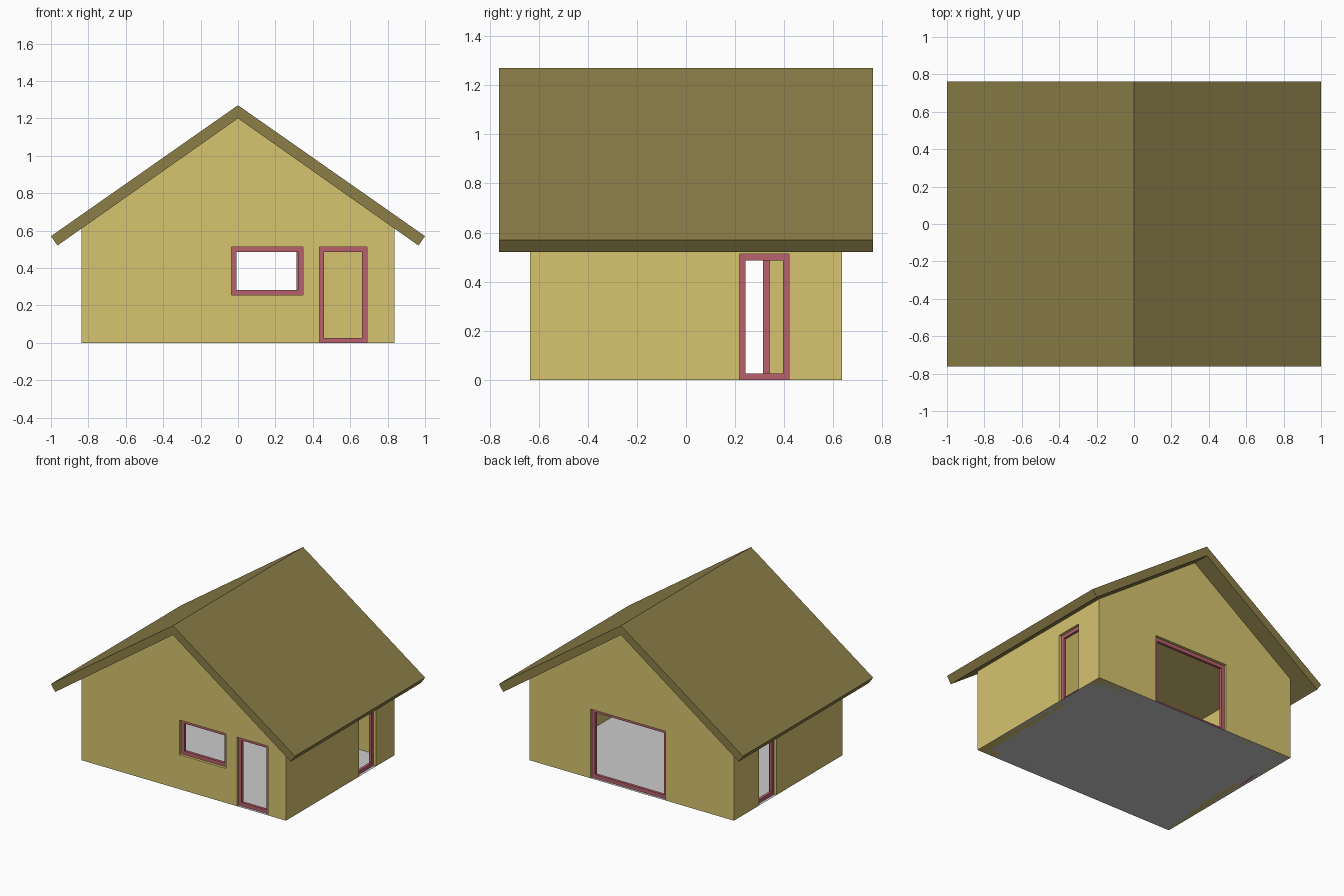
import bpy, bmesh
from mathutils import Vector

if "Cube" in bpy.data.objects:
    bpy.data.objects.remove(bpy.data.objects["Cube"])


def material(name, rgb):
    m = bpy.data.materials.new(name)
    m.diffuse_color = (*rgb, 1)
    m.use_nodes = True
    m.node_tree.nodes["Principled BSDF"].inputs["Base Color"].default_value = m.diffuse_color
    return m


WALL = material("wall_paint", (0.67, 0.55, 0.16))
ROOF = material("roof_tile", (0.26, 0.21, 0.065))
FRAME = material("frame_paint", (0.48, 0.12, 0.15))

HX, HY, T = 0.838, 0.635, 0.06      # wall half sizes and thickness
RISE = 0.703                        # roof slope
RIDGE = 1.2                         # roof underside at the ridge


def make(name, bm, mat=None):
    bmesh.ops.recalc_face_normals(bm, faces=bm.faces)
    me = bpy.data.meshes.new(name)
    bm.to_mesh(me)
    bm.free()
    ob = bpy.data.objects.new(name, me)
    bpy.context.collection.objects.link(ob)
    if mat:
        me.materials.append(mat)
    return ob


def extrude(bm, faces, offset):
    r = bmesh.ops.extrude_face_region(bm, geom=faces)
    vs = [g for g in r["geom"] if isinstance(g, bmesh.types.BMVert)]
    bmesh.ops.translate(bm, vec=Vector(offset), verts=vs)


def gable_prism(name, profile, half_len, mat=None):
    """Extrude an (x, z) profile along y."""
    bm = bmesh.new()
    f = bm.faces.new([bm.verts.new((x, -half_len, z)) for x, z in profile])
    extrude(bm, [f], (0, 2 * half_len, 0))
    return make(name, bm, mat)


def box(name, lo, hi):
    bm = bmesh.new()
    bmesh.ops.create_cube(bm, size=1)
    for v in bm.verts:
        v.co = [(l + h) / 2 + c * (h - l) for l, h, c in zip(lo, hi, v.co)]
    return make(name, bm)


def cut(target, cutter):
    cutter.hide_render = True
    mod = target.modifiers.new("cut", "BOOLEAN")
    mod.operation, mod.object, mod.solver = "DIFFERENCE", cutter, "EXACT"
    bpy.context.view_layer.objects.active = target
    bpy.ops.object.modifier_apply(modifier=mod.name)
    bpy.data.objects.remove(cutter)


# Roof: one chevron profile with square-cut eaves
gable_prism("roof", [(0, 1.27), (1, 0.57), (0.965, 0.52), (0, RIDGE),
                     (-0.965, 0.52), (-1, 0.57)], 0.762, ROOF)

# Walls: gabled shell, open up to the roof
eave = RIDGE - RISE * HX
walls = gable_prism("walls", [(-HX, 0), (HX, 0), (HX, eave), (0, RIDGE), (-HX, eave)], HY, WALL)
cut(walls, box("room_cutter", (-HX + T, -HY + T, -1), (HX - T, HY - T, 2)))

# Floor: thin sheet over the whole footprint
bm = bmesh.new()
bm.faces.new([bm.verts.new((x, y, 0)) for x, y in
              ((-HX, -HY), (HX, -HY), (HX, HY), (-HX, HY))])
make("floor", bm)

# Openings: name, axis of wall normal, side, span along wall, z range
OPENINGS = [
    ("front_window", 1, -1, (-0.035, 0.347), (0.255, 0.512)),
    ("front_door", 1, -1, (0.435, 0.69), (0, 0.512)),
    ("back_window", 1, 1, (-0.275, 0.34), (0, 0.512)),
    ("right_door", 0, 1, (0.217, 0.42), (0, 0.512)),
    ("left_door", 0, -1, (0.138, 0.34), (0, 0.512)),
]
BAR, RECESS, DEPTH = 0.026, 0.02, 0.02

for name, axis, side, (a0, a1), (z0, z1) in OPENINGS:
    face = HY if axis == 1 else HX

    def place(a, d, z):
        return (a, side * d, z) if axis == 1 else (side * d, a, z)

    # hole through the wall
    p = place(a0, face - 0.15, z0 if z0 else -0.1)
    q = place(a1, face + 0.15, z1)
    cut(walls, box(name + "_cutter", [min(c) for c in zip(p, q)], [max(c) for c in zip(p, q)]))

    # recessed frame ring
    bm = bmesh.new()
    rings = []
    for i in (0, BAR):
        corners = ((a0 + i, z0 + i), (a1 - i, z0 + i), (a1 - i, z1 - i), (a0 + i, z1 - i))
        rings.append([bm.verts.new(place(a, face - RECESS, z)) for a, z in corners])
    o, n = rings
    faces = [bm.faces.new((o[k], o[(k + 1) % 4], n[(k + 1) % 4], n[k])) for k in range(4)]
    extrude(bm, faces, place(0, -DEPTH, 0))
    make(name + "_frame", bm, FRAME)
